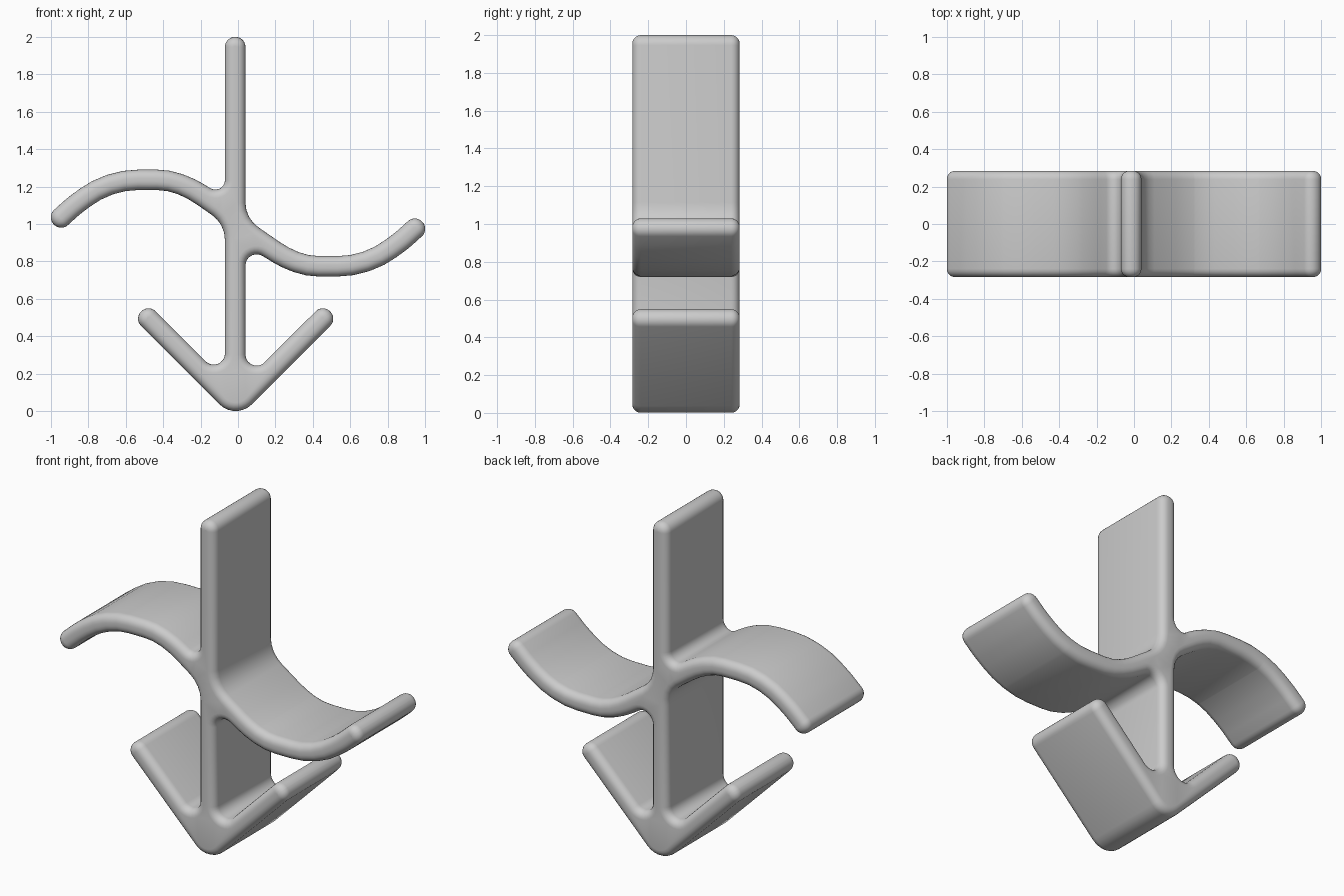
import bpy, bmesh, math
from mathutils import Vector
from mathutils.geometry import delaunay_2d_cdt

old = bpy.data.objects.get("Cube")
if old:
    bpy.data.objects.remove(old)

HALF = 0.055      # half thickness of every blade
DEPTH = 0.284     # half depth of the solid
RIM = 0.045       # radius of the rounded rims
RIM_STEPS = 5


def strip(path, radius):
    """Both edges of a blade: out along its left side, back along its right."""
    pts = [Vector(p) for p in path]
    out, back = [], []
    for i, p in enumerate(pts):
        t = (pts[min(i + 1, len(pts) - 1)] - pts[max(i - 1, 0)]).normalized()
        n = Vector((-t.y, t.x)) * HALF
        r = HALF if i == len(pts) - 1 else radius
        out.append((*(p + n), r))
        back.append((*(p - n), r))
    return out + back[::-1]


def round_corners(corners, step=math.radians(14)):
    """Replace each (x, z, radius) corner with a tangent arc."""
    result = []
    for i, (x, z, r) in enumerate(corners):
        p = Vector((x, z))
        a = Vector(corners[i - 1][:2]) - p
        b = Vector(corners[(i + 1) % len(corners)][:2]) - p
        turn = math.pi - a.angle(b)
        if turn < 0.02:
            result.append(p)
            continue
        k = math.tan(turn / 2)
        t = min(r * k, 0.485 * a.length, 0.485 * b.length)
        a.normalize()
        b.normalize()
        centre = p + (a + b).normalized() * (t / k / math.cos(turn / 2))
        start = p + a * t - centre
        sign = 1 if start.cross(p + b * t - centre) > 0 else -1
        n = max(2, math.ceil(turn / step))
        for j in range(n + 1):
            ang = sign * turn * j / n
            c, s = math.cos(ang), math.sin(ang)
            result.append(centre + Vector((start.x * c - start.y * s,
                                           start.x * s + start.y * c)))
    return result


def inset(loop, distance):
    """Move a clockwise loop inwards."""
    moved = []
    for i, p in enumerate(loop):
        t = ((p - loop[i - 1]).normalized()
             + (loop[(i + 1) % len(loop)] - p).normalized()).normalized()
        moved.append(p + Vector((t.y, -t.x)) * distance)
    return moved


# Curved arm, and its half-turn copy for the other side
wave = [(0.25, 0.82), (0.37, 0.774), (0.61, 0.774), (0.76, 0.826),
        (0.88, 0.915), (0.986, 1.011)]
right_wave = strip(wave, 0.5)
left_wave = strip([(-x, 2.01 - z) for x, z in wave], 0.5)


# Straight barb: only the two corners of its tip are needed
def barb_tip(x, z, side):
    d = Vector((side, 1)).normalized() * 0.053
    end = Vector((x, z)) + d
    return strip([end - d, end], 0.1)[1:3]


# Whole outline, clockwise from the top of the stem
corners = [(-0.07, 2.0, HALF), (0.04, 2.0, HALF)]
corners += [(0.04, 1.03, 0.16)] + right_wave + [(0.04, 0.885, 0.06)]
corners += [(0.04, 0.158, 0.06)] + barb_tip(0.455, 0.495, 1)
corners += [(-0.0125, -0.0505, 0.122)]
corners += barb_tip(-0.48, 0.495, -1) + [(-0.07, 0.163, 0.06)]
corners += [(-0.07, 1.0, 0.16)] + left_wave + [(-0.07, 1.144, 0.06)]
outline = round_corners(corners)
count = len(outline)

# Rings from the front cap over the rounded rims to the back cap
bm = bmesh.new()
quarter = [math.pi / 2 * i / RIM_STEPS for i in range(RIM_STEPS + 1)]
profile = [(RIM * (1 - math.sin(a)), DEPTH - RIM * (1 - math.cos(a)))
           for a in quarter]
profile = [(d, -y) for d, y in profile] + [(d, y) for d, y in profile[::-1]]
rings = [[bm.verts.new((p.x, y, p.y)) for p in inset(outline, d)]
         for d, y in profile]
for r, s in zip(rings, rings[1:]):
    for i in range(count):
        j = (i + 1) % count
        bm.faces.new((r[i], r[j], s[j], s[i]))

# Flat caps
flat = inset(outline, RIM)
points, _, triangles, *_ = delaunay_2d_cdt(
    flat, [], [list(range(count))], 1, 1e-6)
for y in (-DEPTH, DEPTH):
    cap = [bm.verts.new((p.x, y, p.y)) for p in points]
    for tri in triangles:
        bm.faces.new([cap[i] for i in tri])
bmesh.ops.remove_doubles(bm, verts=bm.verts, dist=1e-5)
bmesh.ops.recalc_face_normals(bm, faces=bm.faces)
mesh = bpy.data.meshes.new("arrow_with_wave_arms")
bm.to_mesh(mesh)
bm.free()
body = bpy.data.objects.new("arrow_with_wave_arms", mesh)
bpy.context.collection.objects.link(body)

grey = bpy.data.materials.new("plain_grey")
grey.use_nodes = True
colour = (0.6, 0.6, 0.6, 1)
grey.diffuse_color = colour
grey.node_tree.nodes["Principled BSDF"].inputs["Base Color"].default_value = colour
mesh.materials.append(grey)

bpy.context.view_layer.objects.active = body
body.select_set(True)
bpy.ops.object.shade_smooth_by_angle(angle=math.radians(40))
